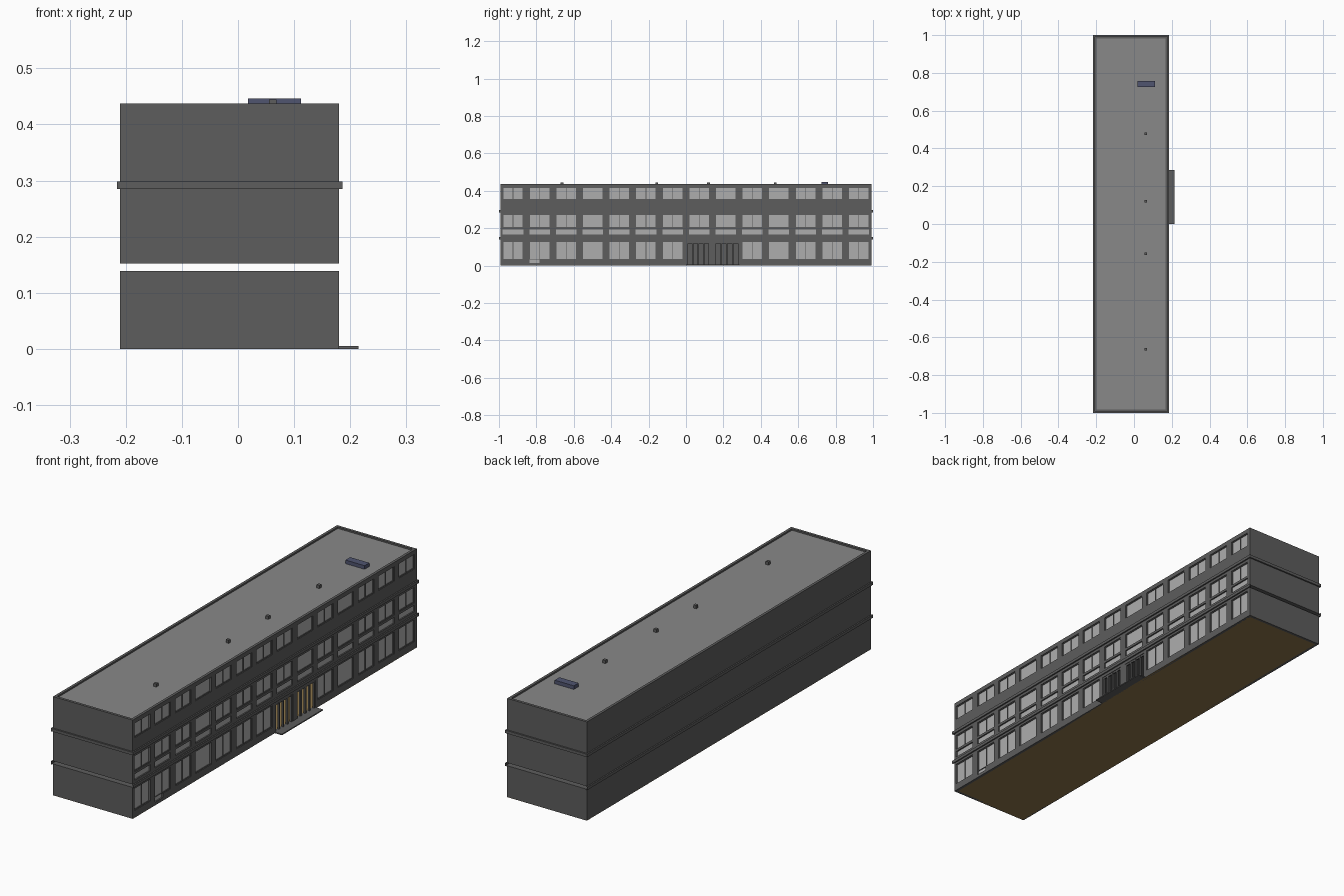
import bpy, bmesh

if "Cube" in bpy.data.objects:
    bpy.data.objects.remove(bpy.data.objects["Cube"])

X0, X1, Y, T = -0.21, 0.18, 0.993, 0.012
TOP, GAP0, GAP1 = 0.437, 0.139, 0.152


def material(name, rgb):
    m = bpy.data.materials.new(name)
    m.diffuse_color = (*rgb, 1)
    m.use_nodes = True
    m.node_tree.nodes["Principled BSDF"].inputs["Base Color"].default_value = m.diffuse_color
    return m


WALL = material("dark_grey", (0.11, 0.11, 0.11))
ROOF = material("roof_grey", (0.25, 0.25, 0.25))
GLASS = material("light_glass", (0.42, 0.42, 0.42))
FLOOR = material("tan_floor", (0.27, 0.18, 0.07))
BLUE = material("slate_blue", (0.08, 0.09, 0.16))


def finish(name, bm, mat):
    me = bpy.data.meshes.new(name)
    bm.to_mesh(me)
    bm.free()
    me.materials.append(mat)
    ob = bpy.data.objects.new(name, me)
    bpy.context.collection.objects.link(ob)
    return ob


def boxes(name, items, mat):
    """One object made of boxes given as (x0, x1, y0, y1, z0, z1)."""
    bm = bmesh.new()
    for x0, x1, y0, y1, z0, z1 in items:
        vs = bmesh.ops.create_cube(bm, size=1)["verts"]
        for v in vs:
            v.co = (x0 + (v.co.x + 0.5) * (x1 - x0),
                    y0 + (v.co.y + 0.5) * (y1 - y0),
                    z0 + (v.co.z + 0.5) * (z1 - z0))
    return finish(name, bm, mat)


def facade(name, z0, z1, holes):
    """Wall facing +x with rectangular holes (y0, y1, z0, z1)."""
    ys = sorted({-Y, Y} | {h[0] for h in holes} | {h[1] for h in holes})
    zs = sorted({z0, z1} | {h[2] for h in holes} | {h[3] for h in holes})
    bm = bmesh.new()
    for a, b in zip(ys, ys[1:]):
        for c, d in zip(zs, zs[1:]):
            my, mz = (a + b) / 2, (c + d) / 2
            if any(h[0] < my < h[1] and h[2] < mz < h[3] for h in holes):
                continue
            bm.faces.new([bm.verts.new((X1, p, q))
                          for p, q in ((a, c), (b, c), (b, d), (a, d))])
    bmesh.ops.remove_doubles(bm, verts=bm.verts, dist=1e-5)
    bmesh.ops.dissolve_limit(bm, angle_limit=0.01, verts=bm.verts, edges=bm.edges)
    ob = finish(name, bm, WALL)
    mod = ob.modifiers.new("thickness", "SOLIDIFY")
    mod.thickness, mod.offset = T, -1


# Window layout: 14 columns, entrance doors replace two on the ground floor
centres = [-0.925 + i * 0.1422 for i in range(14)]
HW = 0.055
plain = {3, 8, 10}
ground, upper, panels, split = [], [], [], []
for i, c in enumerate(centres):
    a, b = c - HW, c + HW
    if i not in (7, 8):
        ground.append((a, b, 0.032, 0.129))
    mid, high = (a, b, 0.204, 0.273), (a, b, 0.354, 0.418)
    upper += [mid, high]
    panels.append((a, b, 0.166, 0.193))
    if i not in plain:
        split += [mid, high] + ([ground[-1]] if i not in (7, 8) else [])
doors = [(0.003, 0.127, 0.004, 0.126), (0.153, 0.285, 0.004, 0.126)]
side_door = (centres[1] - HW, centres[1], 0.014, 0.032)

# Street facade
facade("ground_facade", 0, GAP0, ground + doors + [side_door])
facade("upper_facade", GAP1, TOP, upper + panels)

# Glazing, infill panels and the side door
xg = X1 - 0.006
boxes("window_glass", [(xg - 0.003, xg, *h) for h in ground + upper], GLASS)
boxes("spandrel_panels", [(xg - 0.003, xg, *h) for h in panels], GLASS)
boxes("side_door", [(xg - 0.003, xg, *side_door)], GLASS)

# Window frames and centre mullions
F = 0.003
frames = []
for a, b, c, d in ground + upper:
    frames += [(xg, xg + F, a, a + F, c, d), (xg, xg + F, b - F, b, c, d),
               (xg, xg + F, a + F, b - F, c, c + F),
               (xg, xg + F, a + F, b - F, d - F, d)]
for a, b, c, d in split:
    m = (a + b) / 2
    frames.append((xg, xg + F, m - F / 2, m + F / 2, c + F, d - F))
boxes("window_frames", frames, WALL)

# Open entrance bays with slim posts and head rails
bars = []
for a, b, c, d in doors:
    for k in range(5):
        p = a + (b - a - 0.008) * k / 4
        bars.append((xg - 0.004, xg + 0.004, p, p + 0.008, c, d))
    bars.append((xg - 0.003, xg + 0.003, a, b, d - 0.008, d))
boxes("entrance_frames", bars, WALL)

# Rear and end walls, split at the lower string course
for name, z0, z1 in (("ground", 0, GAP0), ("upper", GAP1, TOP)):
    boxes(name + "_rear_wall", [(X0, X0 + T, -Y, Y, z0, z1)], WALL)
    boxes(name + "_end_walls", [(X0 + T, X1 - T, -Y, -Y + T, z0, z1),
                                (X0 + T, X1 - T, Y - T, Y, z0, z1)], WALL)

# Upper string course: closed ring
P = 0.006
boxes("upper_band", [(X0 - P, X0, -1, 1, 0.285, 0.298),
                     (X1, X1 + P, -1, 1, 0.285, 0.298),
                     (X0, X1, -1, -Y, 0.285, 0.298),
                     (X0, X1, Y, 1, 0.285, 0.298)], WALL)

# Lower string course: open channels on the long sides only
bm = bmesh.new()
for xi, xo in ((X0, X0 - P), (X1, X1 + P)):
    prof = [(xi, GAP0), (xo, GAP0), (xo, GAP1), (xi, GAP1)]
    for (xa, za), (xb, zb) in zip(prof, prof[1:]):
        q = [(xa, -1, za), (xb, -1, zb), (xb, 1, zb), (xa, 1, za)]
        if xo < xi:
            q.reverse()
        bm.faces.new([bm.verts.new(p) for p in q])
bmesh.ops.remove_doubles(bm, verts=bm.verts, dist=1e-5)
bmesh.ops.reverse_faces(bm, faces=bm.faces)
finish("lower_band", bm, WALL)

# Floors, ceiling and roof
ins = (X0 + T, X1 - T, -Y + T, Y - T)
boxes("ground_floor", [(X0, X1, -Y, Y, 0, 0.002)], FLOOR)
boxes("ground_ceiling", [(*ins, GAP0 - 0.004, GAP0)], WALL)
boxes("first_floor", [(*ins, GAP1, GAP1 + 0.004)], WALL)
boxes("roof", [(*ins, 0.424, 0.430)], ROOF)

# Roof vents and skylight
boxes("roof_vents", [(0.055, 0.069, y - 0.007, y + 0.007, 0.43, 0.444)
                     for y in (0.478, 0.12, -0.157, -0.663)], WALL)
boxes("skylight", [(0.018, 0.112, 0.725, 0.758, 0.43, 0.446)], BLUE)

# Entrance step
boxes("entrance_step", [(X1, 0.215, 0.0, 0.287, 0, 0.005)], WALL)
